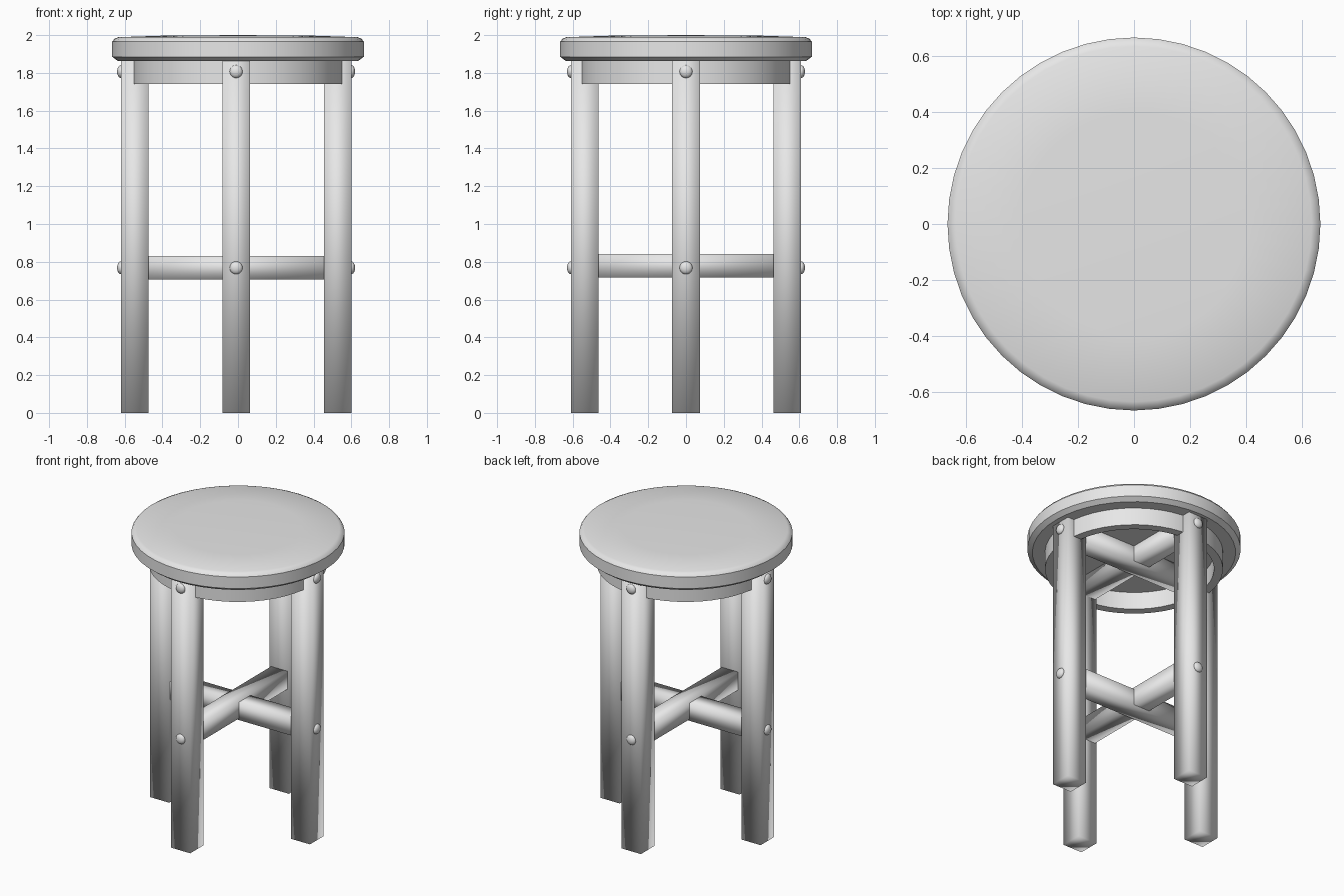
import bpy, bmesh, math
from mathutils import Matrix, Vector

default = bpy.data.objects.get("Cube")
if default:
    bpy.data.objects.remove(default, do_unlink=True)

grey = bpy.data.materials.new("plain_grey")
grey.use_nodes = True
colour = (0.8, 0.8, 0.8, 1)
grey.diffuse_color = colour
grey.node_tree.nodes["Principled BSDF"].inputs["Base Color"].default_value = colour

CENTRE_X = -0.01      # the frame sits slightly off the seat centre
LEG_OFFSET = 0.537
LEG_WIDTH = 0.146
LEG_TOP = 1.865
BAR = 0.124


def finish(name, bm, angle=None):
    """Turn a bmesh into a grey object, smooth all over or up to an angle."""
    bmesh.ops.recalc_face_normals(bm, faces=bm.faces)
    mesh = bpy.data.meshes.new(name)
    bm.to_mesh(mesh)
    bm.free()
    mesh.materials.append(grey)
    obj = bpy.data.objects.new(name, mesh)
    bpy.context.collection.objects.link(obj)
    bpy.ops.object.select_all(action='DESELECT')
    obj.select_set(True)
    bpy.context.view_layer.objects.active = obj
    if angle is None:
        bpy.ops.object.shade_smooth()
    else:
        bpy.ops.object.shade_smooth_by_angle(angle=math.radians(angle))
    return obj


def lathe(name, profile, closed=False, steps=48):
    """Spin a radius/height profile round the z axis."""
    bm = bmesh.new()
    verts = [bm.verts.new((r, 0, z)) for r, z in profile]
    edges = [bm.edges.new(pair) for pair in zip(verts, verts[1:])]
    if closed:
        edges.append(bm.edges.new((verts[-1], verts[0])))
    bmesh.ops.spin(bm, geom=verts + edges, cent=(0, 0, 0), axis=(0, 0, 1),
                   angle=math.tau, steps=steps, use_duplicate=False)
    bmesh.ops.remove_doubles(bm, verts=bm.verts, dist=0.0005)
    return finish(name, bm, 30)


def box(name, centre, size):
    bm = bmesh.new()
    bmesh.ops.create_cube(bm, size=1, matrix=Matrix.Translation(centre)
                          @ Matrix.Diagonal((*size, 1)))
    return finish(name, bm)


def stud(name, centre, direction):
    """Shallow domed screw head facing outwards."""
    turn = direction.to_track_quat('Z', 'Y').to_matrix().to_4x4()
    bm = bmesh.new()
    bmesh.ops.create_uvsphere(bm, u_segments=20, v_segments=12, radius=1,
                              matrix=Matrix.Translation(centre) @ turn
                              @ Matrix.Diagonal((0.034, 0.034, 0.02, 1)))
    return finish(name, bm)


# Seat and the ring-shaped apron under it
lathe("seat", [(0, 1.862), (0.635, 1.862), (0.666, 1.885), (0.666, 1.965),
               (0.655, 1.98), (0.635, 1.989), (0.4, 1.997), (0, 2.0)])
lathe("apron", [(0.5, 1.742), (0.556, 1.742), (0.556, 1.865), (0.5, 1.865)],
      closed=True)

# Four legs, each with two screw heads on its outer face
for side, direction in {"left": (1, 0, 0), "right": (-1, 0, 0),
                        "front": (0, -1, 0), "back": (0, 1, 0)}.items():
    out = Vector(direction)
    base = Vector((CENTRE_X, 0, 0)) + out * LEG_OFFSET
    box(side + "_leg", base + Vector((0, 0, LEG_TOP / 2)),
        (LEG_WIDTH, LEG_WIDTH, LEG_TOP))
    for level, height in {"upper": 1.807, "lower": 0.768}.items():
        spot = base + out * LEG_WIDTH / 2 + Vector((0, 0, height))
        stud(f"{side}_{level}_screw", spot, out)

# Crossed bars joining opposite legs, low down and under the seat
span = 2 * LEG_OFFSET - LEG_WIDTH + 0.02
for level, height in {"upper": 1.805, "lower": 0.768}.items():
    box(level + "_side_bar", (CENTRE_X, 0, height), (span, BAR, BAR))
    box(level + "_front_to_back_bar", (CENTRE_X, 0, height + 0.012),
        (BAR, span, BAR))
